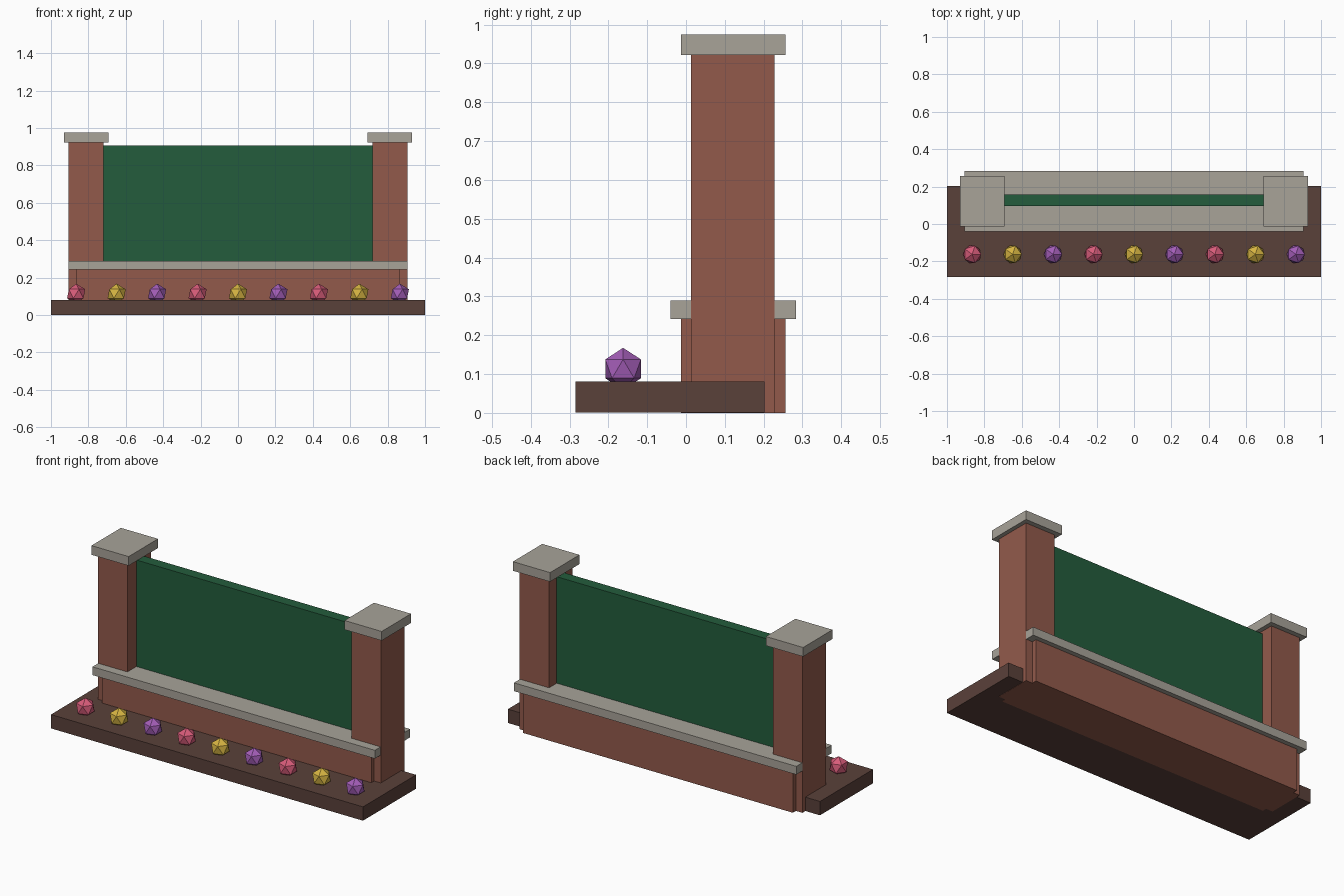
import bpy

cube = bpy.data.objects.get("Cube")
if cube:
    bpy.data.objects.remove(cube, do_unlink=True)


def make_material(name, rgb):
    """Flat material from display RGB (0-255), converted to linear."""
    lin = [((c / 255 + 0.055) / 1.055) ** 2.4 for c in rgb]
    mat = bpy.data.materials.new(name)
    mat.use_nodes = True
    mat.diffuse_color = (*lin, 1)
    mat.node_tree.nodes["Principled BSDF"].inputs["Base Color"].default_value = (*lin, 1)
    return mat


brick = make_material("brick red", (146, 90, 75))
stone = make_material("pale stone", (168, 163, 153))
soil = make_material("dark soil", (90, 65, 58))
green = make_material("deep green", (35, 92, 60))
petals = [make_material("pink petals", (216, 92, 122)),
          make_material("yellow petals", (214, 180, 66)),
          make_material("purple petals", (164, 94, 184))]


def box(name, x, y, z, mat):
    """Box spanning the given (low, high) ranges."""
    spans = (x, y, z)
    bpy.ops.mesh.primitive_cube_add(size=1, location=[(a + b) / 2 for a, b in spans])
    ob = bpy.context.object
    ob.name = name
    ob.scale = [b - a for a, b in spans]
    bpy.ops.object.transform_apply(location=False, rotation=False, scale=True)
    ob.data.materials.append(mat)
    return ob


# Planting bed, low wall, ledge and sign panel
box("soil_bed", (-1, 1), (-0.284, 0.202), (0.001, 0.081), soil)
box("base_wall", (-0.864, 0.864), (-0.013, 0.256), (0, 0.25), brick)
box("wall_ledge", (-0.905, 0.905), (-0.04, 0.283), (0.242, 0.29), stone)
box("sign_panel", (-0.73, 0.73), (0.095, 0.158), (0.28, 0.907), green)

# Pillars with stone caps on both sides
for side, s in (("left", 1), ("right", -1)):
    box(f"{side}_pillar", sorted((s * 0.718, s * 0.906)), (0.013, 0.228), (0, 0.93), brick)
    box(f"{side}_pillar_cap", sorted((s * 0.692, s * 0.93)), (-0.013, 0.256), (0.922, 0.975), stone)

# Row of flowers in repeating colours
for i in range(9):
    bpy.ops.mesh.primitive_ico_sphere_add(
        subdivisions=1, radius=0.054, location=((i - 4) * 0.2163, -0.162, 0.1135))
    flower = bpy.context.object
    flower.name = f"flower_{i + 1}"
    flower.data.materials.append(petals[i % 3])
